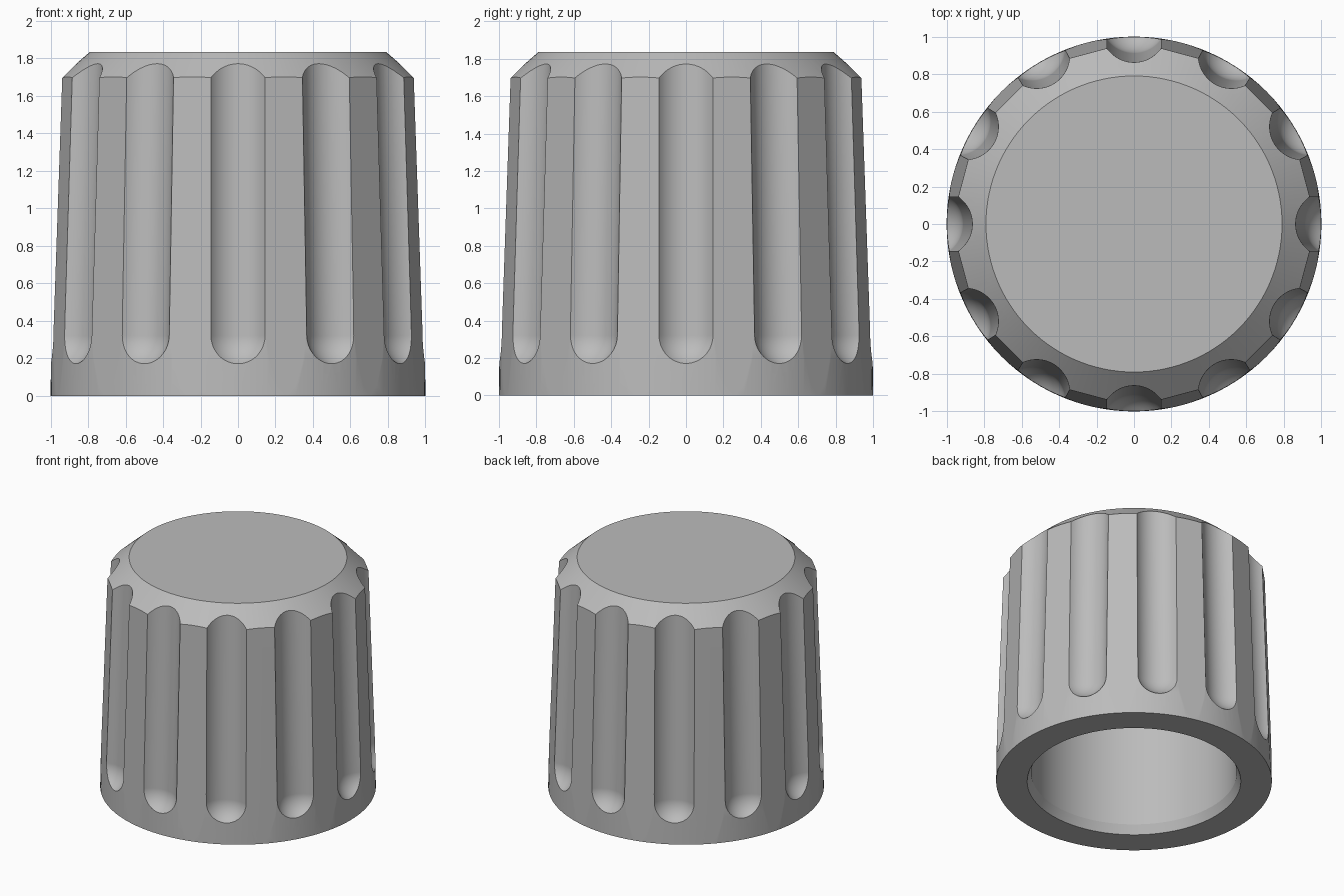
import bpy, bmesh
from math import sin, cos, pi, radians, atan
from mathutils import Matrix

if "Cube" in bpy.data.objects:
    bpy.data.objects.remove(bpy.data.objects["Cube"], do_unlink=True)

SIDES = 12       # number of grip flutes and flats
TAPER = 0.0335   # inward lean of the grip per unit of height


def lathe(bm, profile, segments, matrix=Matrix(), phase=0.0):
    """Revolve (radius, height) points around z and cap both ends."""
    rings = []
    for r, z in profile:
        angles = [phase + 2 * pi * i / segments for i in range(segments)]
        rings.append([bm.verts.new(matrix @ Matrix.Translation((r * cos(a), r * sin(a), z)).translation)
                      for a in angles])
    for low, high in zip(rings, rings[1:]):
        for i in range(segments):
            j = (i + 1) % segments
            bm.faces.new((low[i], low[j], high[j], high[i]))
    bm.faces.new(rings[0][::-1])
    bm.faces.new(rings[-1])


def make_object(name, bm):
    bmesh.ops.recalc_face_normals(bm, faces=bm.faces)
    mesh = bpy.data.meshes.new(name)
    bm.to_mesh(mesh)
    bm.free()
    obj = bpy.data.objects.new(name, mesh)
    bpy.context.collection.objects.link(obj)
    return obj


def boolean(target, cutter, operation):
    mod = target.modifiers.new(cutter.name, 'BOOLEAN')
    mod.operation, mod.solver, mod.object = operation, 'EXACT', cutter
    bpy.context.view_layer.objects.active = target
    bpy.ops.object.modifier_apply(modifier=mod.name)
    bpy.data.objects.remove(cutter, do_unlink=True)


# Solid cap: round base, chamfered crown, hollow underside
bm = bmesh.new()
lathe(bm, [(0.745, 1.62), (0.745, 0.07), (0.775, 0), (1, 0), (0.998, 0.2),
           (0.965, 1.683), (0.79, 1.835)], 120)
cap = make_object("cap", bm)

# Tapered twelve-sided envelope that planes the flats between the flutes
bm = bmesh.new()
envelope = [((1 - TAPER * z) / cos(pi / SIDES), z) for z in (-0.1, 2.0)]
lathe(bm, envelope, SIDES)
boolean(cap, make_object("flat_envelope", bm), 'INTERSECT')

# Round-ended flute cutters leaning with the taper
bm = bmesh.new()
R = 0.18
capsule = [(R * cos(a), R * sin(a)) for a in (radians(d) for d in range(-88, 1, 8))] + [(R, 1.8)]
for k in range(SIDES):
    place = (Matrix.Rotation(2 * pi * k / SIDES, 4, 'Z') @ Matrix.Translation((1.091, 0, 0.325))
             @ Matrix.Rotation(-atan(TAPER), 4, 'Y'))
    lathe(bm, capsule, 64, place, 0.01)
boolean(cap, make_object("flute_cutters", bm), 'DIFFERENCE')

# Plain grey plastic
grey = bpy.data.materials.new("grey plastic")
grey.use_nodes = True
colour = (0.5, 0.5, 0.5, 1)
grey.diffuse_color = colour
grey.node_tree.nodes["Principled BSDF"].inputs["Base Color"].default_value = colour
cap.data.materials.clear()
cap.data.materials.append(grey)

# Smooth curved surfaces, keeping flute rims and chamfer crisp
bpy.ops.object.select_all(action='DESELECT')
cap.select_set(True)
bpy.context.view_layer.objects.active = cap
bpy.ops.object.shade_smooth_by_angle(angle=radians(20))
weighted = cap.modifiers.new("weighted_normals", 'WEIGHTED_NORMAL')
weighted.keep_sharp = True
